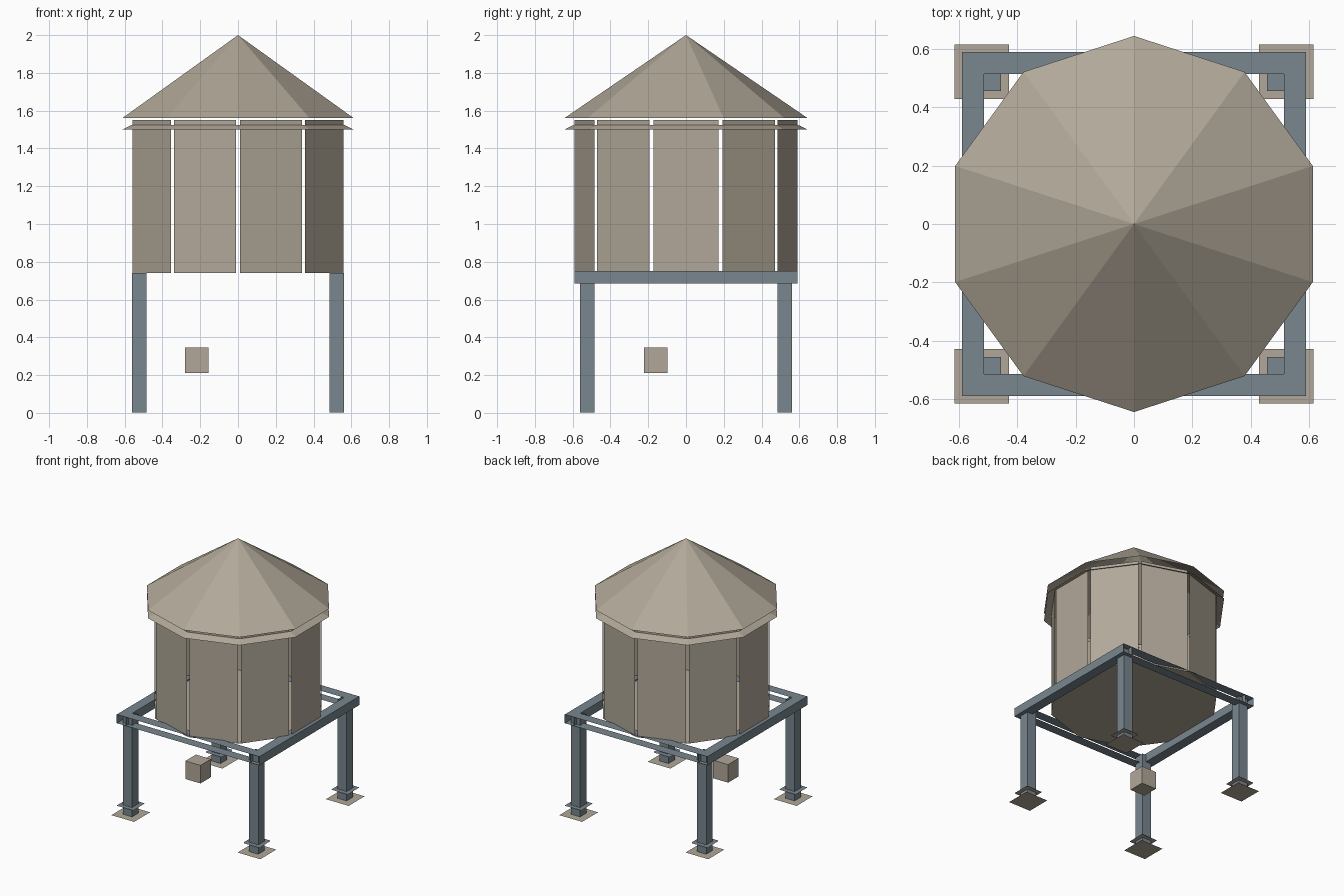
import bpy, bmesh
from math import sin, cos, pi
from mathutils import Vector

if "Cube" in bpy.data.objects:
    bpy.data.objects.remove(bpy.data.objects["Cube"])


def material(name, rgb):
    m = bpy.data.materials.new(name)
    m.use_nodes = True
    m.diffuse_color = (*rgb, 1)
    bsdf = next(n for n in m.node_tree.nodes if n.type == 'BSDF_PRINCIPLED')
    bsdf.inputs["Base Color"].default_value = (*rgb, 1)
    return m


BEIGE = material("weathered beige", (0.44, 0.39, 0.315))
STEEL = material("blue grey steel", (0.19, 0.24, 0.275))
SIDES = 10


def build(name, faces, mat):
    """Make an object from a list of faces, each a list of points."""
    bm = bmesh.new()
    for points in faces:
        bm.faces.new([bm.verts.new(p) for p in points])
    bmesh.ops.remove_doubles(bm, verts=bm.verts, dist=0.0001)
    mesh = bpy.data.meshes.new(name)
    bm.to_mesh(mesh)
    bm.free()
    mesh.materials.append(mat)
    obj = bpy.data.objects.new(name, mesh)
    bpy.context.collection.objects.link(obj)
    return obj


def ring(radius, z):
    """Points of a ten-sided ring with a corner on the y axis."""
    angles = [pi / 2 + 2 * pi * i / SIDES for i in range(SIDES)]
    return [Vector((radius * cos(a), radius * sin(a), z)) for a in angles]


def band(low, high):
    return [[low[i - 1], low[i], high[i], high[i - 1]] for i in range(SIDES)]


def plate(x0, x1, y0, y1, z):
    return [(x0, y0, z), (x1, y0, z), (x1, y1, z), (x0, y1, z)]


def box(x0, x1, y0, y1, z0, z1, skip=""):
    """Box faces, leaving out any axis named in skip."""
    a, b = plate(x0, x1, y0, y1, z0), plate(x0, x1, y0, y1, z1)
    side = [[a[i], a[(i + 1) % 4], b[(i + 1) % 4], b[i]] for i in range(4)]
    pairs = {"x": [side[1], side[3]], "y": [side[0], side[2]], "z": [a[::-1], b]}
    return [f for axis, pair in pairs.items() if axis not in skip for f in pair]


# Conical roof and the sloping trim below it
base = ring(0.645, 1.56)
apex = Vector((0, 0, 2))
build("roof", [[base[i - 1], base[i], apex] for i in range(SIDES)], BEIGE)
build("eave_trim", band(ring(0.645, 1.50), ring(0.592, 1.525)), BEIGE)

# Tank wall panels with narrow gaps at the corners, and the floor
panels = []
for a, b, c, d in band(ring(0.593, 0.74), ring(0.593, 1.55)):
    panels.append([a.lerp(b, 0.03), b.lerp(a, 0.03), c.lerp(d, 0.03), d.lerp(c, 0.03)])
build("tank_panels", panels, BEIGE)
build("tank_floor", [ring(0.593, 0.74)[::-1]], BEIGE)

# Frame: open-ended side beams, paired flat strips front and back
OUT, INN, LOW, TOP = 0.59, 0.515, 0.685, 0.75
for label, s in (("left", 1), ("right", -1)):
    x0, x1 = sorted((s * INN, s * OUT))
    build(label + "_beam", box(x0, x1, -OUT, OUT, LOW, TOP, skip="y"), STEEL)
for label, s in (("back", 1), ("front", -1)):
    y0, y1 = sorted((s * INN, s * OUT))
    build(label + "_beam", box(-INN, INN, y0, y1, LOW, TOP, skip="xy"), STEEL)

# Legs, collars and ground pads
for side, sx in (("left", 1), ("right", -1)):
    for end, sy in (("back", 1), ("front", -1)):
        name = end + "_" + side
        x, y = sx * 0.522, sy * 0.522

        def square(r, z):
            return plate(x - r, x + r, y - r, y + r, z)

        r = 0.038
        build(name + "_leg", box(x - r, x + r, y - r, y + r, 0.001, 0.74, skip="z"), STEEL)
        build(name + "_collar", [square(0.066, 0.071)], STEEL)
        build(name + "_collar_base", [square(0.066, 0.067)[::-1]], BEIGE)
        build(name + "_pad", [square(0.094, 0)], BEIGE)

# Small block hanging under the tank
build("hanging_block", box(-0.28, -0.155, -0.222, -0.098, 0.21, 0.345), BEIGE)
